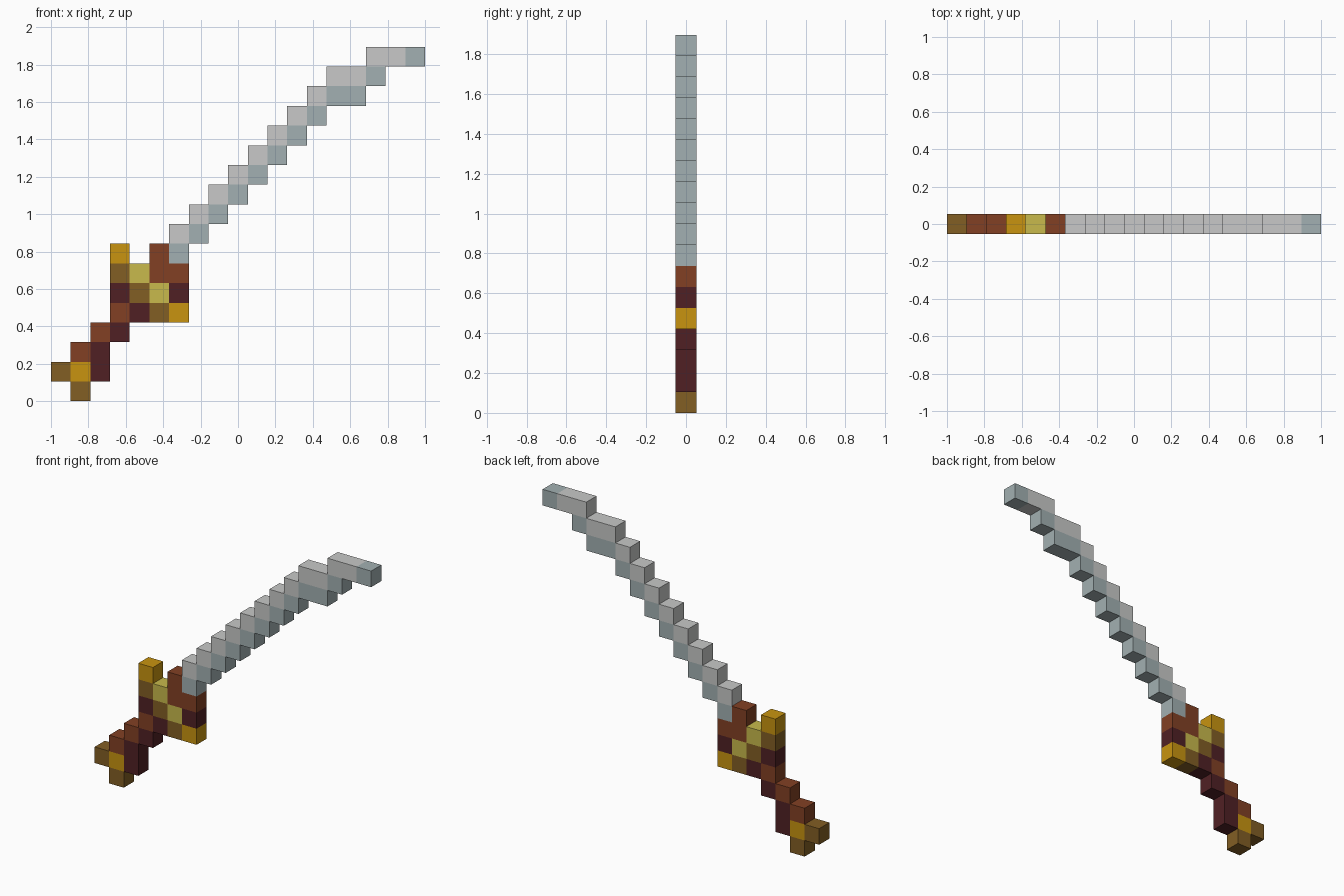
import bpy, bmesh
from mathutils import Vector

if "Cube" in bpy.data.objects:
    bpy.data.objects.remove(bpy.data.objects["Cube"])

COLS = 19
S = 2 / COLS  # cube size


def srgb(r, g, b):
    lin = lambda v: v / 12.92 if v <= 0.04045 else ((v + 0.055) / 1.055) ** 2.4
    return (*[lin(c / 255) for c in (r, g, b)], 1)


def material(name, *rgb):
    m = bpy.data.materials.new(name)
    m.diffuse_color = srgb(*rgb)
    m.use_nodes = True
    m.node_tree.nodes["Principled BSDF"].inputs["Base Color"].default_value = m.diffuse_color
    return m


light_steel = material("light_steel", 200, 201, 200)
blue_steel = material("blue_steel", 162, 176, 178)
rust = material("rust_brown", 130, 64, 36)
maroon = material("dark_maroon", 80, 32, 36)
bronze = material("dark_bronze", 130, 94, 36)
gold = material("gold", 200, 148, 16)
brass = material("pale_brass", 200, 186, 76)


def stair(col, row, steps):
    """Diagonal run of cubes climbing one cell per step."""
    return [(col + i, row + i) for i in range(steps)]


# Each part: name, material, cube cells as (column, row)
parts = [
    # blade: bright upper edge and shaded lower edge, flattening at the tip
    ("blade_back", light_steel,
     stair(6, 8, 8) + [(14, 16), (15, 16), (16, 17), (17, 17)]),
    ("blade_edge", blue_steel,
     stair(6, 7, 8) + [(14, 15), (15, 15), (16, 16), (18, 17)]),
    # collar where the blade meets the guard
    ("blade_collar", rust, [(5, 6), (6, 6), (5, 7)]),
    # guard
    ("guard_tips", gold, [(3, 7), (6, 4)]),
    ("guard_band", bronze, [(3, 6), (4, 5), (5, 4)]),
    ("guard_inlay", brass, [(4, 6), (5, 5)]),
    ("guard_shadow", maroon, [(3, 5), (4, 4), (6, 5)]),
    # grip
    ("grip_upper", rust, stair(1, 2, 3)),
    ("grip_lower", maroon, [(2, 1), (2, 2), (3, 3)]),
    # pommel
    ("pommel_core", gold, [(1, 1)]),
    ("pommel_caps", bronze, [(0, 1), (1, 0)]),
]

occupied = {cell for _, _, cells in parts for cell in cells}


def build(name, mat, cells):
    bm = bmesh.new()
    for c, r in cells:
        centre = Vector((-1 + (c + 0.5) * S, 0, (r + 0.5) * S))
        for dx, dy, dz in ((1, 0, 0), (-1, 0, 0), (0, 1, 0),
                           (0, -1, 0), (0, 0, 1), (0, 0, -1)):
            # skip faces buried against a neighbouring cube
            if dy == 0 and (c + dx, r + dz) in occupied:
                continue
            n = Vector((dx, dy, dz))
            u = Vector((dy, dz, dx))
            v = n.cross(u)
            bm.faces.new([bm.verts.new(centre + (n + a * u + b * v) * S / 2)
                          for a, b in ((-1, -1), (1, -1), (1, 1), (-1, 1))])
    bmesh.ops.remove_doubles(bm, verts=bm.verts, dist=S * 0.01)
    mesh = bpy.data.meshes.new(name)
    bm.to_mesh(mesh)
    bm.free()
    mesh.materials.append(mat)
    bpy.context.collection.objects.link(bpy.data.objects.new(name, mesh))


for part in parts:
    build(*part)
